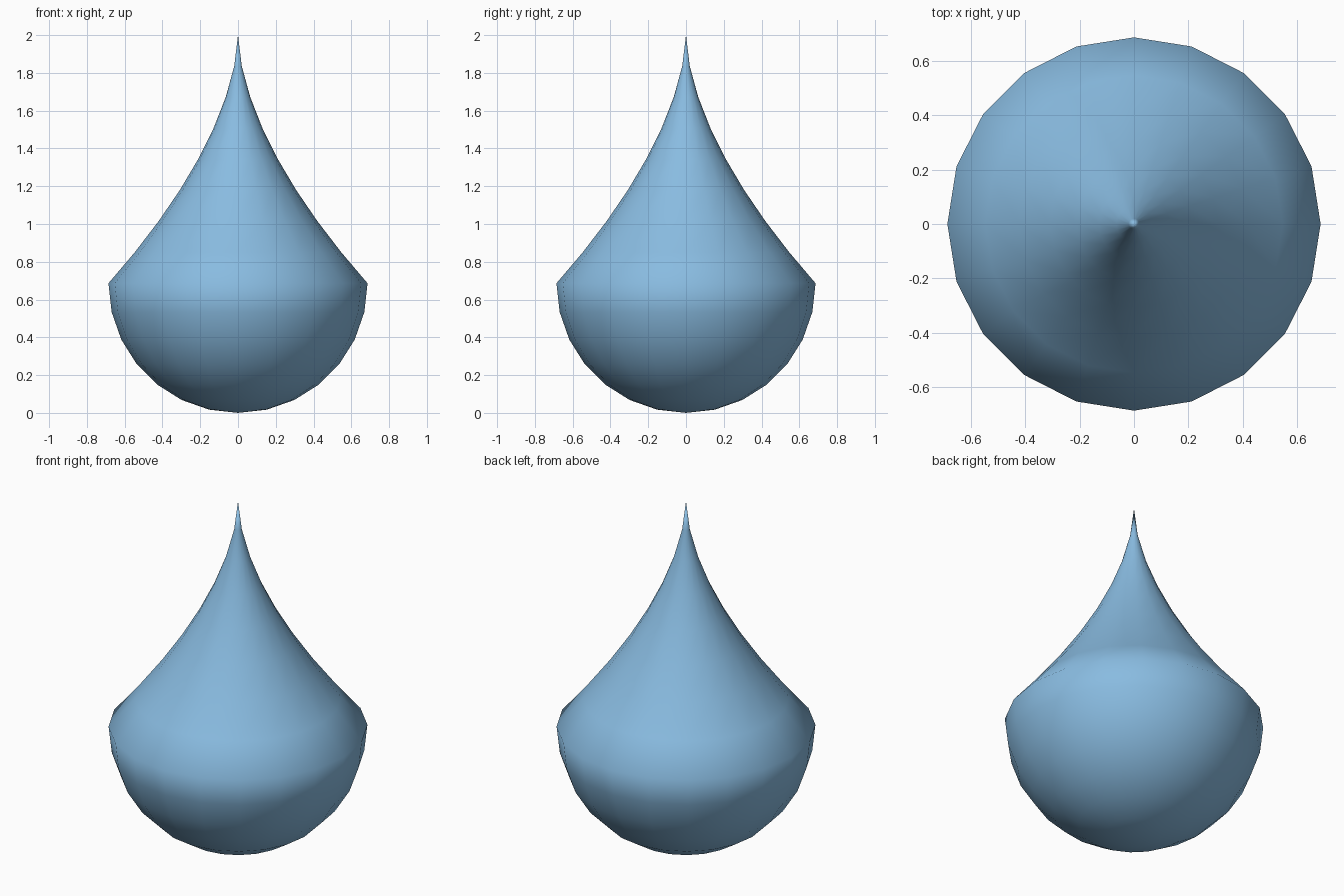
import bpy
import bmesh
from math import sin, cos, pi, tau

if "Cube" in bpy.data.objects:
    bpy.data.objects.remove(bpy.data.objects["Cube"], do_unlink=True)

RADIUS, HEIGHT = 0.686, 2.0
SIDES, BOWL_STEPS, TIP_STEPS = 20, 7, 8

# Profile: a round bowl below, a curve tapering to a point above
profile = []
for i in range(BOWL_STEPS + 1):
    a = pi / 2 * i / BOWL_STEPS
    profile.append((RADIUS * sin(a), 0, RADIUS * (1 - cos(a))))
for i in range(1, TIP_STEPS + 1):
    t = i / TIP_STEPS
    profile.append((RADIUS * (1 - t) ** 1.7, 0, RADIUS + (HEIGHT - RADIUS) * t))

# Lathe the profile around the z axis
bm = bmesh.new()
verts = [bm.verts.new(p) for p in profile]
edges = [bm.edges.new(pair) for pair in zip(verts, verts[1:])]
bmesh.ops.spin(bm, geom=verts + edges, cent=(0, 0, 0), axis=(0, 0, 1),
               angle=tau, steps=SIDES, use_merge=False)
bmesh.ops.remove_doubles(bm, verts=bm.verts[:], dist=0.0005)
bmesh.ops.recalc_face_normals(bm, faces=bm.faces[:])
for face in bm.faces:
    face.smooth = True

mesh = bpy.data.meshes.new("water_drop")
bm.to_mesh(mesh)
bm.free()
drop = bpy.data.objects.new("water_drop", mesh)
bpy.context.collection.objects.link(drop)

# Water blue
blue = bpy.data.materials.new("water_blue")
blue.use_nodes = True
blue.diffuse_color = (0.25, 0.5, 0.75, 1)
blue.node_tree.nodes["Principled BSDF"].inputs["Base Color"].default_value = (0.25, 0.5, 0.75, 1)
mesh.materials.append(blue)
